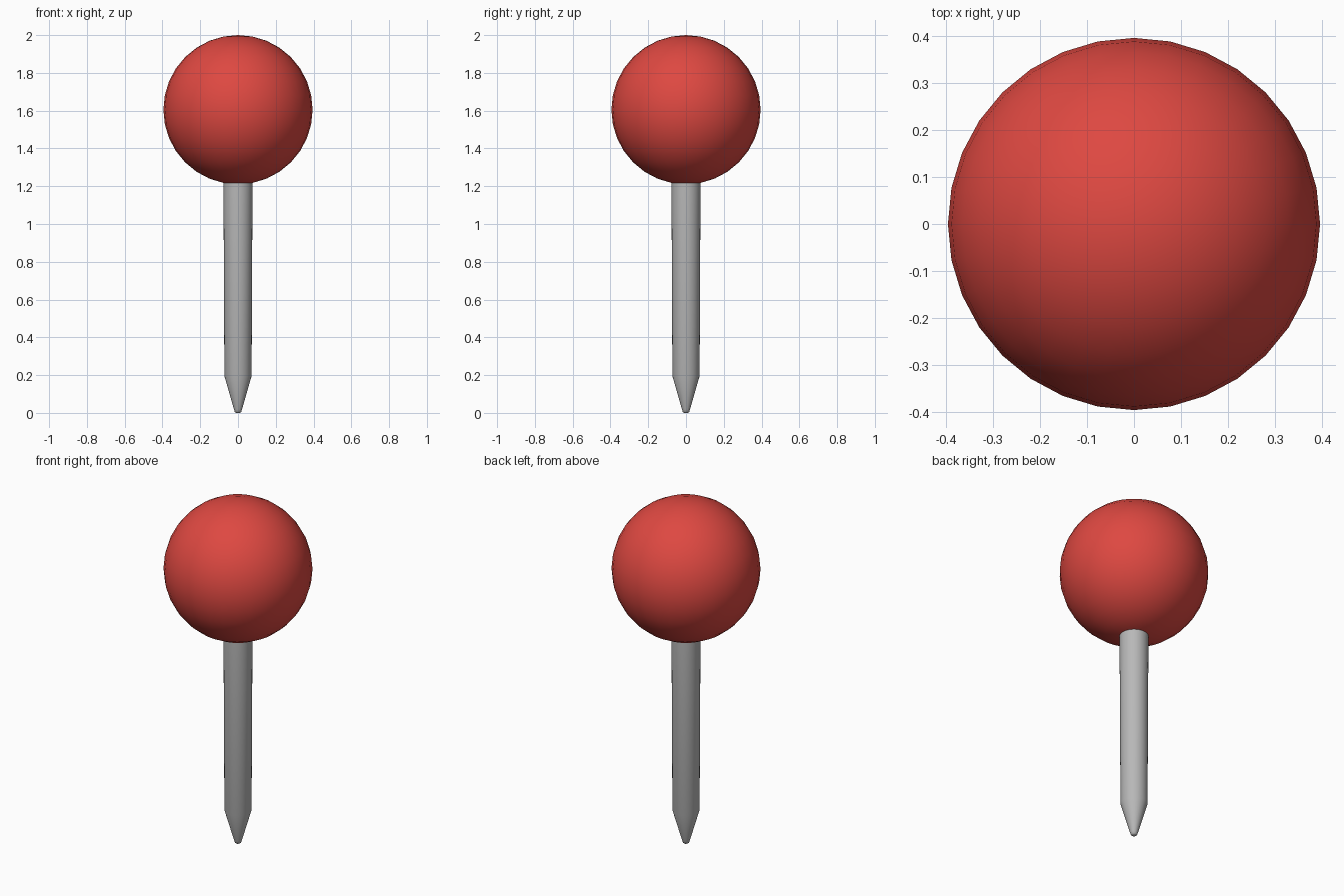
import bpy, bmesh, math

if "Cube" in bpy.data.objects:
    bpy.data.objects.remove(bpy.data.objects["Cube"])


def material(name, rgb):
    m = bpy.data.materials.new(name)
    m.diffuse_color = (*rgb, 1)
    m.use_nodes = True
    m.node_tree.nodes["Principled BSDF"].inputs["Base Color"].default_value = m.diffuse_color
    return m


def finish(obj, mat, angle):
    obj.data.materials.append(mat)
    bpy.ops.object.select_all(action='DESELECT')
    obj.select_set(True)
    bpy.context.view_layer.objects.active = obj
    bpy.ops.object.shade_smooth_by_angle(angle=math.radians(angle))


def lathe(name, profile, sides=32):
    """Closed solid of revolution about z from (radius, height) pairs."""
    bm = bmesh.new()
    rings = [[bm.verts.new((r * math.cos(2 * math.pi * i / sides),
                            r * math.sin(2 * math.pi * i / sides), z))
              for i in range(sides)] for r, z in profile]
    for a, b in zip(rings, rings[1:]):
        for i in range(sides):
            j = (i + 1) % sides
            bm.faces.new((a[i], a[j], b[j], b[i]))
    bm.faces.new(rings[0][::-1])
    bm.faces.new(rings[-1])
    mesh = bpy.data.meshes.new(name)
    bm.to_mesh(mesh)
    bm.free()
    obj = bpy.data.objects.new(name, mesh)
    bpy.context.collection.objects.link(obj)
    return obj


# Ball head
bpy.ops.mesh.primitive_uv_sphere_add(segments=32, ring_count=16, radius=0.395,
                                     location=(0, 0, 1.605))
head = bpy.context.object
head.name = "pin_head"
finish(head, material("red", (0.73, 0.065, 0.053)), 60)

# Slightly tapered shaft with a blunt rounded point
shaft = lathe("pin_shaft", [(0.010, 0.0), (0.017, 0.005), (0.021, 0.018),
                            (0.072, 0.195), (0.077, 1.24)])
finish(shaft, material("steel grey", (0.48, 0.48, 0.48)), 40)
